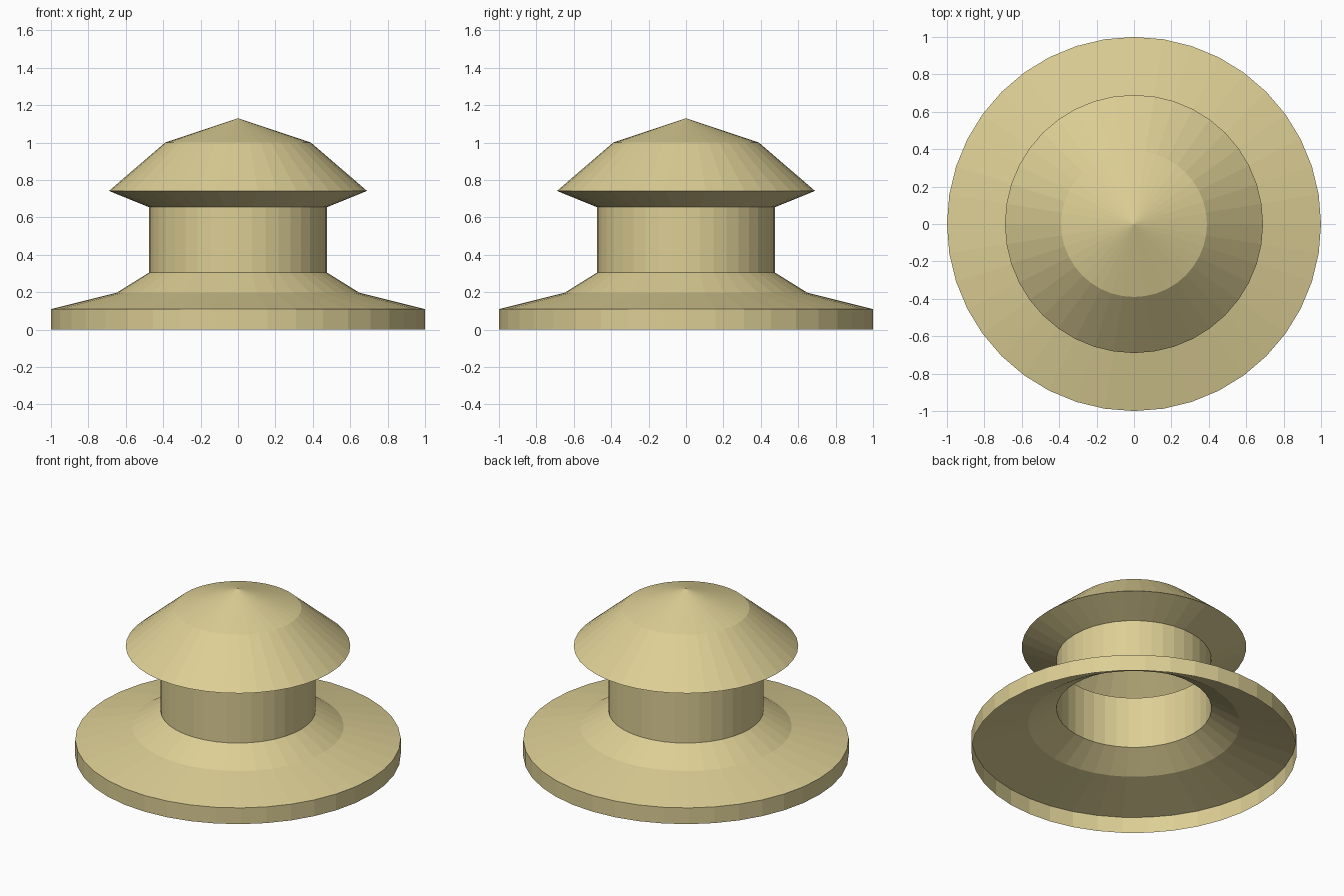
import bpy, bmesh, math

if "Cube" in bpy.data.objects:
    bpy.data.objects.remove(bpy.data.objects["Cube"])

SEGMENTS = 40

# Material
tan = bpy.data.materials.new("tan")
tan.diffuse_color = (0.72, 0.62, 0.30, 1)
tan.use_nodes = True
tan.node_tree.nodes["Principled BSDF"].inputs["Base Color"].default_value = tan.diffuse_color


def lathe(name, profile):
    """Spin an (r, z) profile into an open, flat-shaded shell."""
    bm = bmesh.new()
    verts = [bm.verts.new((r, 0, z)) for r, z in profile]
    edges = [bm.edges.new(pair) for pair in zip(verts, verts[1:])]
    bmesh.ops.spin(bm, geom=verts + edges, cent=(0, 0, 0), axis=(0, 0, 1),
                   angle=2 * math.pi, steps=SEGMENTS, use_duplicate=False)
    bmesh.ops.remove_doubles(bm, verts=bm.verts[:], dist=1e-4)
    # Orient the faces outwards, judged by the outer wall or slope
    bm.normal_update()
    face = max(bm.faces, key=lambda f: f.calc_center_median().xy.length)
    c = face.calc_center_median()
    bmesh.ops.recalc_face_normals(bm, faces=bm.faces[:])
    bm.normal_update()
    if face.normal.x * c.x + face.normal.y * c.y < 0:
        bmesh.ops.reverse_faces(bm, faces=bm.faces[:])
    mesh = bpy.data.meshes.new(name)
    bm.to_mesh(mesh)
    bm.free()
    mesh.materials.append(tan)
    obj = bpy.data.objects.new(name, mesh)
    bpy.context.collection.objects.link(obj)
    return obj


# Hollow flange with rim, open underneath
lathe("base_flange", [(1, 0), (1, 0.11), (0.65, 0.197), (0.476, 0.305)])
# Straight tube
lathe("neck", [(0.476, 0.305), (0.476, 0.655)])
# Overhanging hollow roof
lathe("cap", [(0.476, 0.655), (0.69, 0.742), (0.39, 1.0), (0, 1.13)])
